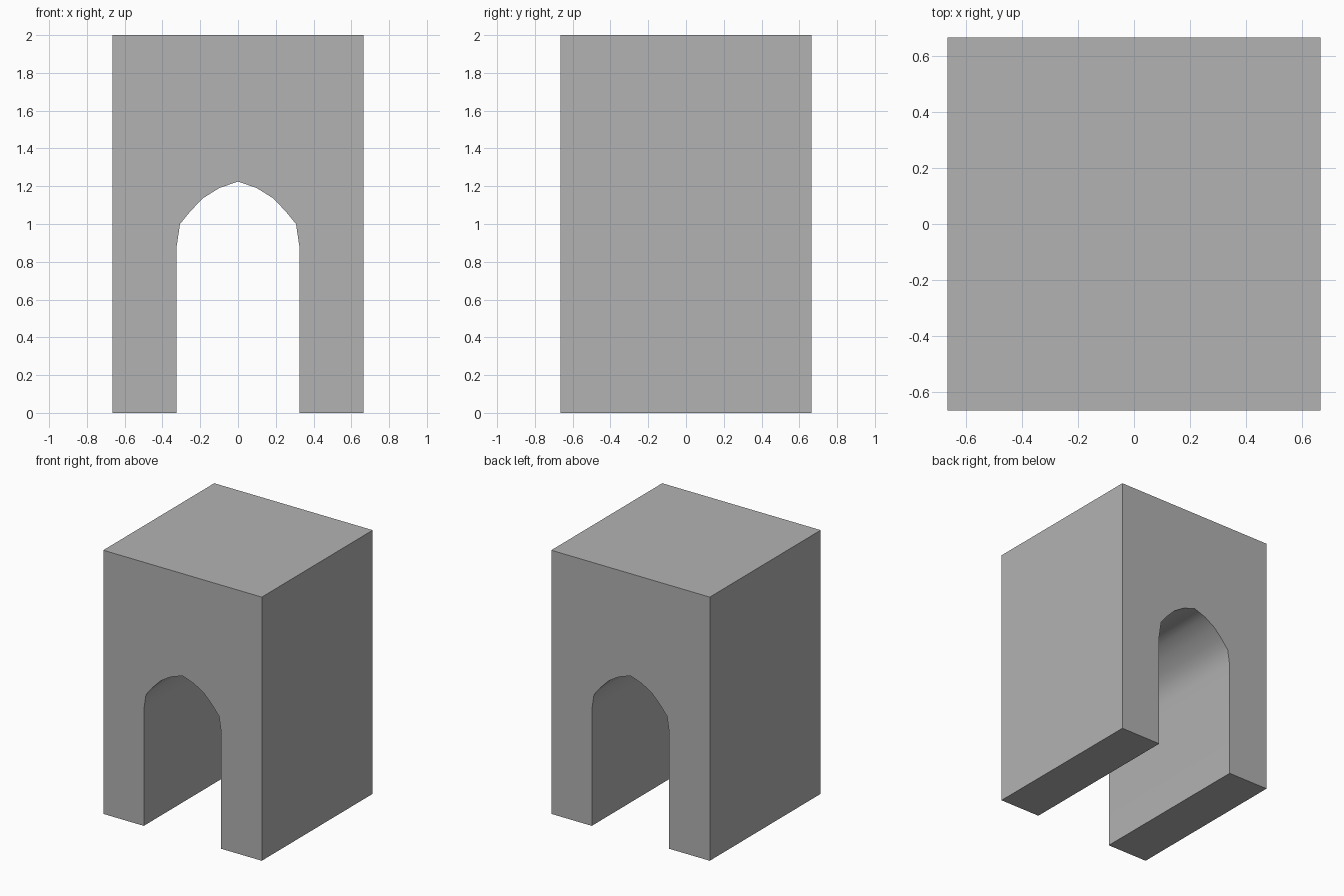
import bpy, bmesh, math

cube = bpy.data.objects.get("Cube")
if cube:
    bpy.data.objects.remove(cube, do_unlink=True)

HALF, HEIGHT = 0.665, 2.0

# Plain grey stone
stone = bpy.data.materials.new("grey_stone")
stone.use_nodes = True
grey = (0.448, 0.448, 0.448, 1)
stone.diffuse_color = grey
stone.node_tree.nodes["Principled BSDF"].inputs["Base Color"].default_value = grey

# Right half of the pointed opening, from floor to apex, then mirrored
half_arch = [(0.325, 0), (0.325, 0.88), (0.307, 1.0), (0.25, 1.07),
             (0.183, 1.138), (0.1, 1.19), (0, 1.225)]
arch = half_arch + [(-x, z) for x, z in reversed(half_arch[:-1])]
outline = [(-HALF, 0), (-HALF, HEIGHT), (HALF, HEIGHT), (HALF, 0)] + arch

# Block with a passage running front to back
bm = bmesh.new()
front = bm.faces.new([bm.verts.new((x, -HALF, z)) for x, z in outline])
result = bmesh.ops.extrude_face_region(bm, geom=[front], use_keep_orig=True)
back_verts = [v for v in result["geom"] if isinstance(v, bmesh.types.BMVert)]
bmesh.ops.translate(bm, verts=back_verts, vec=(0, 2 * HALF, 0))
bmesh.ops.recalc_face_normals(bm, faces=bm.faces)
mesh = bpy.data.meshes.new("arched_block")
bm.to_mesh(mesh)
bm.free()
mesh.materials.append(stone)

block = bpy.data.objects.new("arched_block", mesh)
bpy.context.collection.objects.link(block)

# Soft vault, crisp block edges
bpy.ops.object.select_all(action="DESELECT")
block.select_set(True)
bpy.context.view_layer.objects.active = block
bpy.ops.object.shade_smooth_by_angle(angle=math.radians(45))
